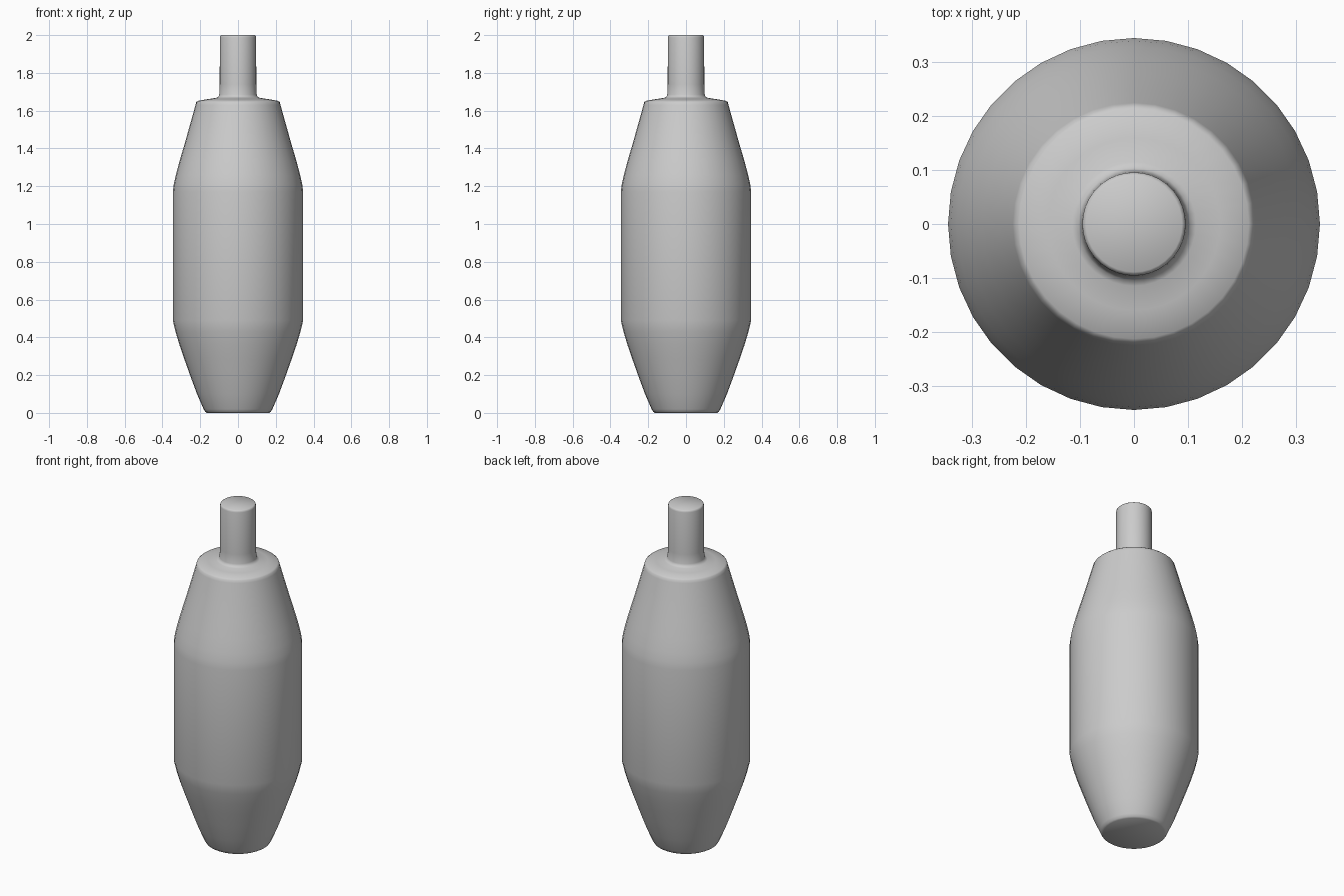
import bpy, bmesh, math

if "Cube" in bpy.data.objects:
    bpy.data.objects.remove(bpy.data.objects["Cube"])

SIDES = 36

def lathe(name, profile):
    """Revolve (radius, height) points around z; both ends are capped."""
    bm = bmesh.new()
    rings = []
    for r, z in profile:
        rings.append([bm.verts.new((r * math.cos(2 * math.pi * i / SIDES),
                                    r * math.sin(2 * math.pi * i / SIDES), z))
                      for i in range(SIDES)])
    for a, b in zip(rings, rings[1:]):
        for i in range(SIDES):
            j = (i + 1) % SIDES
            bm.faces.new((a[i], a[j], b[j], b[i]))
    bm.faces.new(rings[0][::-1])
    bm.faces.new(rings[-1])
    mesh = bpy.data.meshes.new(name)
    bm.to_mesh(mesh)
    bm.free()
    obj = bpy.data.objects.new(name, mesh)
    bpy.context.collection.objects.link(obj)
    bpy.context.view_layer.objects.active = obj
    obj.select_set(True)
    bpy.ops.object.shade_smooth_by_angle(angle=math.radians(50))
    return obj

# base and rounded lower taper
base = [(0.165, 0.0), (0.174, 0.006), (0.182, 0.02), (0.217, 0.10),
        (0.254, 0.20), (0.286, 0.29), (0.310, 0.36), (0.331, 0.43), (0.345, 0.49)]
# straight belly, then upper taper to the shoulder
belly = [(0.345, 1.17), (0.340, 1.21), (0.329, 1.26), (0.309, 1.335),
         (0.281, 1.43), (0.250, 1.54), (0.225, 1.63), (0.221, 1.645), (0.213, 1.652)]
# shallow shoulder, small fillet, neck and flat top
neck = [(0.16, 1.661), (0.115, 1.668), (0.104, 1.673), (0.099, 1.685),
        (0.097, 1.74), (0.096, 1.988), (0.094, 1.996), (0.089, 2.0)]

lathe("bottle_body", base + belly + neck)
